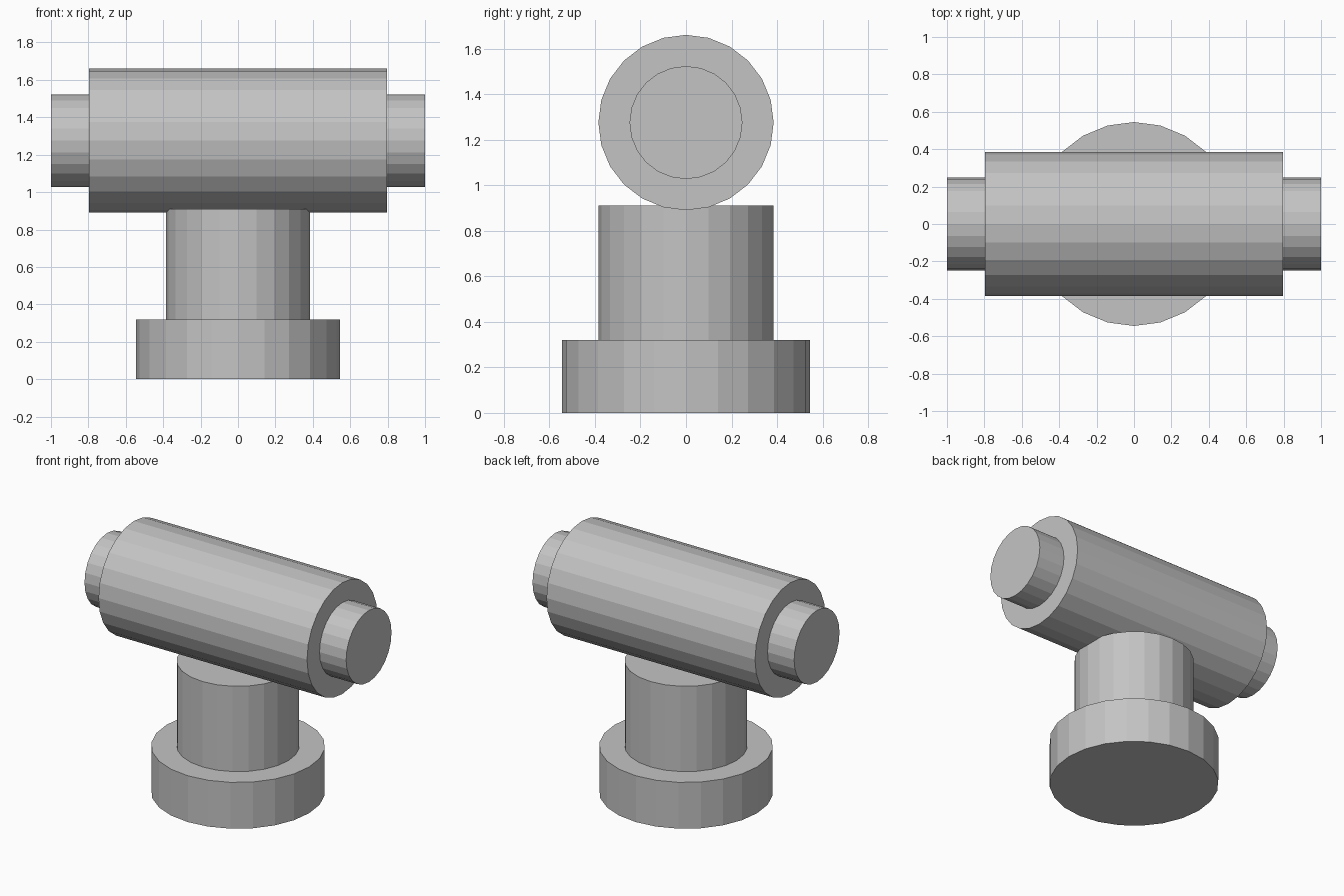
import bpy
from math import pi

cube = bpy.data.objects.get("Cube")
if cube:
    bpy.data.objects.remove(cube, do_unlink=True)

SIDES = 24
AXIS_Z = 1.275  # height of the horizontal axis

grey = bpy.data.materials.new("plain_grey")
grey.use_nodes = True
colour = (0.55, 0.55, 0.55, 1)
grey.diffuse_color = colour
grey.node_tree.nodes["Principled BSDF"].inputs["Base Color"].default_value = colour


def cylinder(name, radius, length, centre, along_x=False):
    """Flat-shaded capped cylinder, upright or lying along x."""
    bpy.ops.mesh.primitive_cylinder_add(
        vertices=SIDES, radius=radius, depth=length, location=centre,
        rotation=(0, pi / 2 if along_x else 0, 0))
    obj = bpy.context.object
    obj.name = obj.data.name = name
    bpy.ops.object.transform_apply(location=False, rotation=True, scale=True)
    obj.data.materials.append(grey)
    return obj


# Upright stand
cylinder("base", 0.545, 0.32, (0, 0, 0.16))
cylinder("column", 0.385, 0.59, (0, 0, 0.615))

# Horizontal drum with the shaft showing at both ends
cylinder("drum", 0.385, 1.594, (0, 0, AXIS_Z), along_x=True)
cylinder("shaft", 0.248, 2.0, (0, 0, AXIS_Z), along_x=True)
